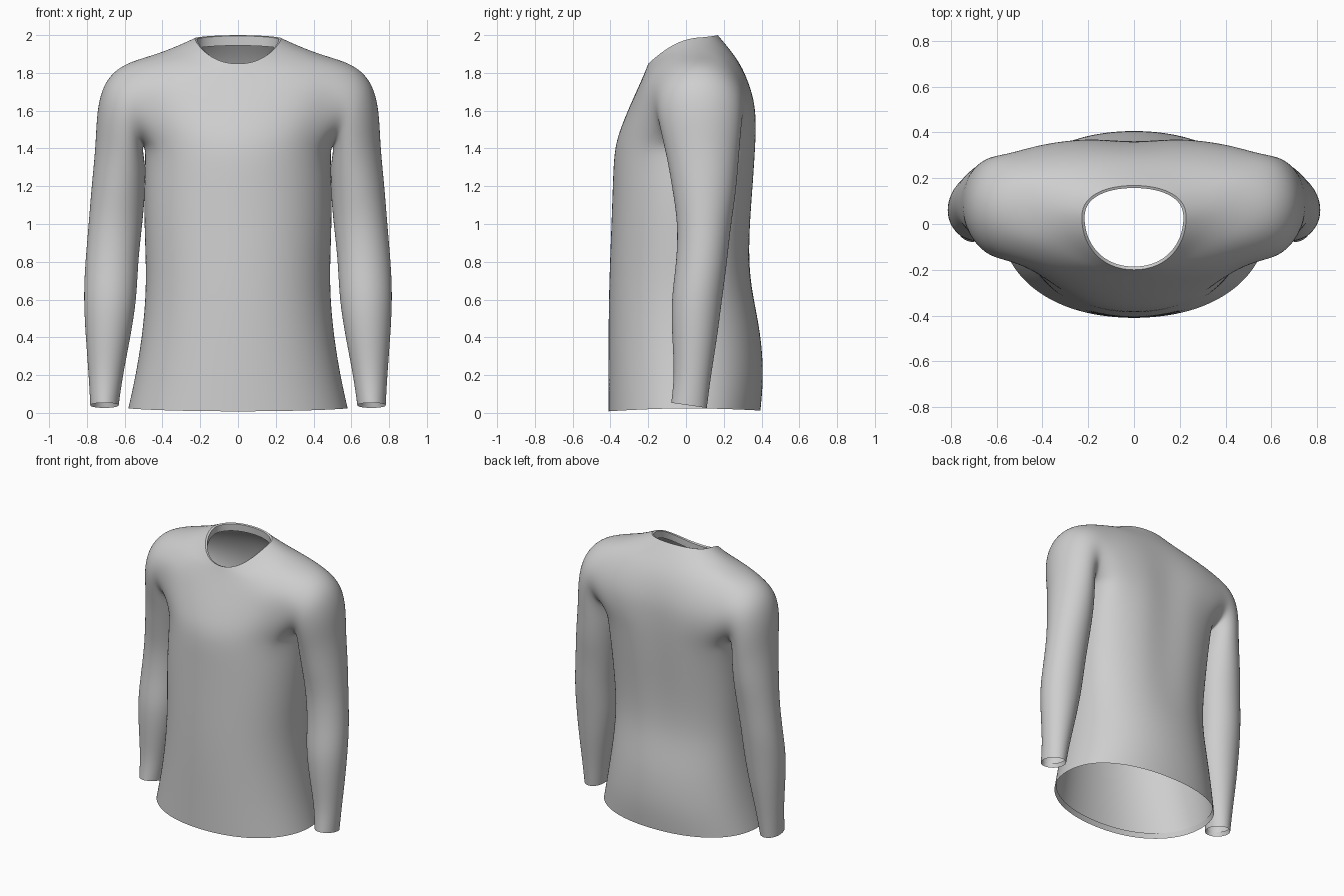
import bpy, bmesh, math

cube = bpy.data.objects.get("Cube")
if cube:
    bpy.data.objects.remove(cube)

N = 20   # columns around the body
M = 16   # columns around a sleeve

fabric = bpy.data.materials.new("light_grey_fabric")
fabric.use_nodes = True
grey = (0.62, 0.62, 0.62, 1)
fabric.diffuse_color = grey
bsdf = fabric.node_tree.nodes["Principled BSDF"]
bsdf.inputs["Base Color"].default_value = grey
bsdf.inputs["Roughness"].default_value = 0.8

bm = bmesh.new()
crease = bm.edges.layers.float.new("crease_edge")


def power(v, e):
    return math.copysign(abs(v) ** e, v)


def body_ring(half, front, back, mid, z_side, z_front, z_back,
              front_e=0.95, back_e=0.85, groove=0):
    """One horizontal loop of the body; low exponents are boxier, groove dents the spine."""
    verts = []
    for k in range(N):
        a = math.tau * k / N
        c, s = math.cos(a), math.sin(a)
        if abs(s) < 1e-6:
            s = 0
        reach, z_end, e = (back, z_back, back_e) if s > 0 else (front, z_front, front_e)
        y = mid + abs(power(s, e)) * (reach - mid) * 1.016
        if k == N // 4:
            y -= groove
        z = z_side + (z_end - z_side) * abs(s) ** 1.5
        verts.append(bm.verts.new((power(c, 0.93) * half * 1.016, y, z)))
    return verts


def sleeve_ring(side, outer, inner, front, back, drop=0):
    """One sleeve loop between an outer and an inner (x, z) point."""
    verts = []
    for j in range(M):
        a = math.tau * j / M
        t = 0.5 + 0.513 * math.cos(a)
        x = inner[0] + (outer[0] - inner[0]) * t
        z = inner[1] + (outer[1] - inner[1]) * t - drop * math.sin(a)
        y = (front + back) / 2 + (back - front) * 0.513 * math.sin(a)
        verts.append(bm.verts.new((side * x, y, z)))
    return verts


def bridge(a, b, skip=()):
    n = len(a)
    for k in range(n):
        if k not in skip:
            m = (k + 1) % n
            bm.faces.new((a[k], a[m], b[m], b[k]))


def sharpen(ring):
    for k, v in enumerate(ring):
        edge = bm.edges.get((v, ring[(k + 1) % len(ring)]))
        edge[crease] = 1
        rims.append(edge)


# Body loops, hem to neckline: half width, front, back, middle,
# z side/front/back, front and back boxiness, groove
rims = []
body = [
    (0.58, -0.41, 0.393, 0.00, 0.025, 0.008, 0.012),
    (0.54, -0.41, 0.412, 0.00, 0.20, 0.20, 0.20),
    (0.50, -0.41, 0.392, 0.00, 0.45, 0.45, 0.45),
    (0.483, -0.406, 0.34, 0.00, 0.70, 0.70, 0.70, 0.95, 0.8, 0.01),
    (0.494, -0.396, 0.345, 0.01, 0.95, 0.95, 0.95, 0.95, 0.75, 0.02),
    (0.497, -0.387, 0.365, 0.03, 1.20, 1.20, 1.20, 0.95, 0.65, 0.025),
    (0.487, -0.38, 0.375, 0.07, 1.40, 1.40, 1.40, 0.9, 0.48, 0.025),
    (0.53, -0.34, 0.376, 0.09, 1.52, 1.52, 1.52, 0.75, 0.3, 0.025),
    (0.56, -0.288, 0.368, 0.09, 1.64, 1.64, 1.64, 0.58, 0.26, 0.02),
    (0.56, -0.242, 0.335, 0.09, 1.76, 1.74, 1.75, 0.45, 0.35, 0.01),
    (0.46, -0.217, 0.29, 0.07, 1.893, 1.80, 1.84, 0.75, 0.6),
    (0.33, -0.206, 0.235, 0.05, 1.94, 1.83, 1.92),
    (0.228, -0.20, 0.168, 0.03, 1.985, 1.845, 2.00),
]
rings = [body_ring(*r) for r in body]
LOW, HIGH = 6, 10     # loops at the armpit and the shoulder top
armhole = {k % N for k in (-2, -1, 0, 1, 8, 9, 10, 11)}
for i in range(len(rings) - 1):
    bridge(rings[i], rings[i + 1], armhole if LOW <= i < HIGH else ())

# Turned-in hem and collar bands
hem_band = body_ring(0.568, -0.398, 0.381, 0.0, 0.06, 0.043, 0.047)
bridge(hem_band, rings[0])
sharpen(rings[0])
neck_fold = body_ring(0.216, -0.186, 0.157, 0.03, 1.98, 1.84, 1.996)
neck_band = body_ring(0.218, -0.188, 0.159, 0.03, 1.93, 1.79, 1.945)
bridge(rings[-1], neck_fold)
bridge(neck_fold, neck_band)
sharpen(rings[-1])
sharpen(neck_fold)

# Sleeve loops, shoulder to cuff: outer point, inner point, front, back
sleeve = [
    ((0.61, 1.848), (0.505, 1.415), -0.158, 0.306),
    ((0.71, 1.755), (0.502, 1.375), -0.145, 0.296),
    ((0.748, 1.60), (0.492, 1.31), -0.122, 0.287),
    ((0.752, 1.42), (0.489, 1.24), -0.095, 0.277),
    ((0.775, 1.20), (0.495, 1.13), -0.068, 0.264),
    ((0.79, 1.00), (0.508, 0.99), -0.042, 0.237),
    ((0.81, 0.78), (0.53, 0.80), -0.050, 0.216),
    ((0.817, 0.60), (0.537, 0.60), -0.079, 0.190),
    ((0.806, 0.40), (0.57, 0.40), -0.073, 0.165),
    ((0.79, 0.20), (0.61, 0.20), -0.060, 0.132),
    ((0.782, 0.04), (0.632, 0.04), -0.078, 0.110, 0.014),
    ((0.774, 0.07), (0.640, 0.07), -0.070, 0.102, 0.014),
]
path = [(HIGH, 0), (HIGH, 1), (HIGH, 2)]
path += [(i, 2) for i in range(HIGH - 1, LOW, -1)]
path += [(LOW, k) for k in (2, 1, 0, -1, -2)]
path += [(i, -2) for i in range(LOW + 1, HIGH)]
path += [(HIGH, -2), (HIGH, -1)]
for side in (1, -1):
    loop = [rings[i][(k if side > 0 else 10 - k) % N] for i, k in path]
    for n, spec in enumerate(sleeve):
        ring = sleeve_ring(side, *spec)
        bridge(loop, ring)
        if n == len(sleeve) - 1:
            sharpen(loop)
        loop = ring

# Tidy the cage and smooth it, keeping the rims crisp
bmesh.ops.recalc_face_normals(bm, faces=bm.faces)
for f in bm.faces:
    f.smooth = True
for edge in rims:
    edge.smooth = False
bmesh.ops.delete(bm, geom=[v for v in bm.verts if not v.link_faces], context="VERTS")
mesh = bpy.data.meshes.new("long_sleeve_shirt")
bm.to_mesh(mesh)
bm.free()
mesh.materials.append(fabric)
shirt = bpy.data.objects.new("long_sleeve_shirt", mesh)
bpy.context.collection.objects.link(shirt)
sub = shirt.modifiers.new("smooth_cloth", "SUBSURF")
sub.levels = sub.render_levels = 3
